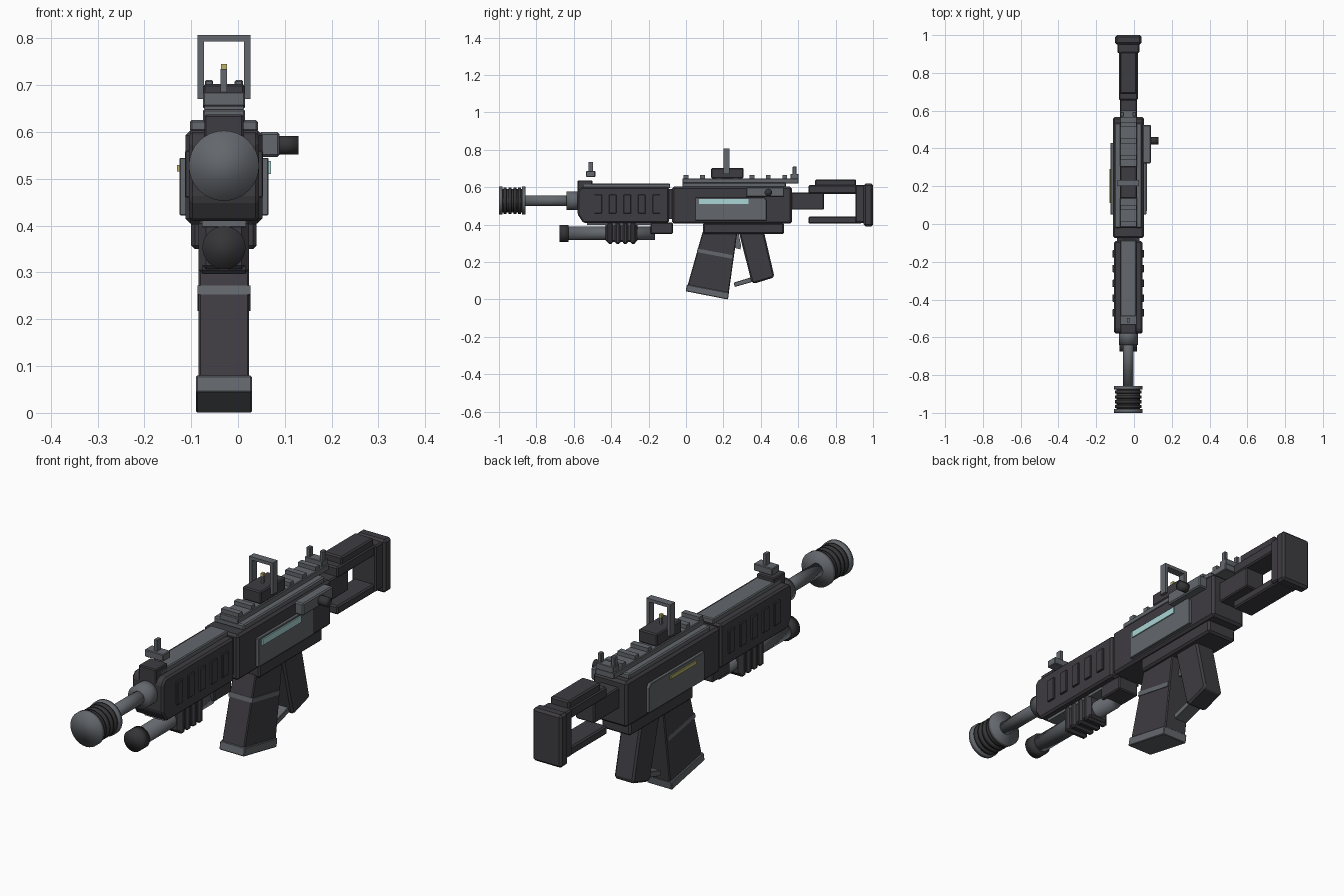
import bpy
import bmesh
from math import radians
from mathutils import Matrix

cube = bpy.data.objects.get("Cube")
if cube:
    bpy.data.objects.remove(cube, do_unlink=True)

CX = -0.03  # centre plane of the body


def material(name, rgb):
    m = bpy.data.materials.new(name)
    m.use_nodes = True
    m.diffuse_color = (*rgb, 1)
    m.node_tree.nodes["Principled BSDF"].inputs["Base Color"].default_value = (*rgb, 1)
    return m


DARK = material("dark gunmetal", (0.048, 0.045, 0.053))
GREY = material("steel grey", (0.125, 0.135, 0.15))
BLACK = material("matte black", (0.035, 0.035, 0.038))
TEAL = material("pale teal", (0.4, 0.66, 0.66))
YELLOW = material("dull yellow", (0.5, 0.46, 0.14))


def finish(name, bm, mat, bevel=0):
    bmesh.ops.recalc_face_normals(bm, faces=bm.faces)
    mesh = bpy.data.meshes.new(name)
    bm.to_mesh(mesh)
    bm.free()
    ob = bpy.data.objects.new(name, mesh)
    bpy.context.collection.objects.link(ob)
    mesh.materials.append(mat)
    if bevel:
        mod = ob.modifiers.new("edge", "BEVEL")
        mod.width = bevel
        mod.segments = 1
    return ob


def prism(name, profile, half, mat, bevel=0, cx=CX):
    """Side profile of (y, z) points, extruded across x."""
    bm = bmesh.new()
    face = bm.faces.new([bm.verts.new((cx - half, y, z)) for y, z in profile])
    ext = bmesh.ops.extrude_face_region(bm, geom=[face])
    verts = [v for v in ext["geom"] if isinstance(v, bmesh.types.BMVert)]
    bmesh.ops.translate(bm, verts=verts, vec=(2 * half, 0, 0))
    return finish(name, bm, mat, bevel)


def box(name, y, z, half, mat, bevel=0, cx=CX):
    corners = [(y[0], z[0]), (y[1], z[0]), (y[1], z[1]), (y[0], z[1])]
    return prism(name, corners, half, mat, bevel, cx)


def tube(name, y, z, radius, mat, sides=32):
    """Round part along y, softly shaded over its rim."""
    bm = bmesh.new()
    place = Matrix.Translation((CX, sum(y) / 2, z)) @ Matrix.Rotation(radians(90), 4, "X")
    bmesh.ops.create_cone(bm, cap_ends=True, segments=sides, radius1=radius,
                          radius2=radius, depth=y[1] - y[0], matrix=place)
    for f in bm.faces:
        f.smooth = True
    return finish(name, bm, mat)


# Muzzle and barrel
BORE = 0.528
tube("muzzle_front_flange", (-1.0, -0.98), BORE, 0.075, GREY)
tube("muzzle_core", (-0.98, -0.875), BORE, 0.062, BLACK)
for i in range(4):
    y = -0.975 + i * 0.026
    tube("muzzle_rib", (y, y + 0.016), BORE, 0.07, BLACK)
tube("muzzle_rear_flange", (-0.877, -0.857), BORE, 0.075, GREY)
tube("barrel", (-0.86, -0.55), BORE, 0.028, GREY)
tube("barrel_sleeve", (-0.64, -0.55), BORE, 0.05, GREY)

# Handguard with side ribs
prism("handguard", [(-0.58, 0.455), (-0.55, 0.41), (-0.09, 0.41), (-0.09, 0.6),
                    (-0.56, 0.6), (-0.58, 0.58)], 0.075, DARK, 0.008)
box("handguard_top", (-0.55, -0.085), (0.595, 0.62), 0.042, GREY, 0.004)
box("handguard_bottom", (-0.53, -0.1), (0.398, 0.415), 0.047, GREY)
box("handguard_joint", (-0.1, -0.06), (0.43, 0.59), 0.06, DARK)
for i in range(5):
    y = -0.47 + i * 0.078
    for side in (-1, 1):
        box("handguard_rib", (y - 0.02, y + 0.02), (0.46, 0.56), 0.006, DARK,
            0.002, CX + side * 0.077)

# Front sight
box("front_sight_block", (-0.58, -0.5), (0.56, 0.637), 0.042, DARK, 0.004)
box("front_sight_plate", (-0.535, -0.485), (0.655, 0.686), 0.045, GREY, 0.003)
box("front_sight_post", (-0.522, -0.497), (0.68, 0.735), 0.007, GREY)

# Tube under the barrel
LOW = 0.353
tube("lower_tube_cap", (-0.675, -0.627), LOW, 0.046, BLACK)
tube("lower_tube", (-0.63, -0.165), LOW, 0.036, GREY)
box("lower_grip", (-0.43, -0.26), (0.307, 0.405), 0.046, DARK, 0.008)
for i in range(4):
    y = -0.42 + i * 0.041
    box("lower_grip_rib", (y, y + 0.028), (0.297, 0.413), 0.054, DARK, 0.008)
box("lower_tube_bracket", (-0.19, -0.07), (0.35, 0.411), 0.05, DARK, 0.005)

# Receiver
box("receiver", (-0.075, 0.567), (0.405, 0.603), 0.082, DARK, 0.01)
box("receiver_top", (-0.02, 0.535), (0.6, 0.626), 0.073, GREY, 0.005)
box("lower_receiver", (0.09, 0.525), (0.35, 0.41), 0.07, DARK, 0.008)

# Top rail with teeth
box("rail", (-0.02, 0.602), (0.62, 0.648), 0.045, GREY, 0.003)
for i in range(7):
    y = 0.0 + i * 0.088
    box("rail_tooth", (y - 0.013, y + 0.013), (0.645, 0.665), 0.042, GREY)

# Rear sight
box("rear_sight_base", (0.56, 0.602), (0.645, 0.672), 0.042, GREY, 0.002)
for side in (-1, 1):
    box("rear_sight_post", (0.57, 0.592), (0.665, 0.711), 0.009, GREY, 0.003,
        CX + side * 0.032)

# Framed optic
box("optic_base", (0.135, 0.307), (0.648, 0.703), 0.045, DARK, 0.005)
for side in (-1, 1):
    box("optic_frame_side", (0.2, 0.233), (0.67, 0.807), 0.007, GREY, 0,
        CX + side * 0.05)
box("optic_frame_top", (0.2, 0.233), (0.793, 0.807), 0.043, GREY)
box("optic_post", (0.207, 0.219), (0.7, 0.733), 0.005, GREY)
box("optic_bead", (0.205, 0.221), (0.733, 0.745), 0.006, YELLOW)

# Side panels with coloured strips
for side, name in ((-1, "right"), (1, "left")):
    cx = CX + side * 0.086
    prism(name + "_panel", [(0.05, 0.422), (0.43, 0.422), (0.43, 0.53), (0.42, 0.545),
                            (0.05, 0.545)], 0.009, GREY, 0.002, cx)
box("left_strip", (0.07, 0.335), (0.51, 0.538), 0.004, TEAL, 0, CX + 0.096)
box("right_strip", (0.11, 0.29), (0.516, 0.53), 0.004, YELLOW, 0, CX - 0.096)

# Bolt cover and handle
box("bolt_cover", (0.32, 0.525), (0.547, 0.6), 0.022, GREY, 0.005, 0.067)
bm = bmesh.new()
bmesh.ops.create_cone(bm, cap_ends=True, segments=24, radius1=0.02, radius2=0.02,
                      depth=0.05, matrix=Matrix.Translation((0.104, 0.44, 0.572))
                      @ Matrix.Rotation(radians(90), 4, "Y"))
for f in bm.faces:
    f.smooth = True
finish("bolt_handle", bm, BLACK)

# Magazine
prism("magazine", [(0.09, 0.365), (0.275, 0.365), (0.228, 0.03), (0.007, 0.07)],
      0.054, DARK, 0.004)
prism("magazine_base", [(0.005, 0.08), (0.23, 0.037), (0.224, 0.0), (-0.002, 0.044)],
      0.06, GREY, 0.003)
prism("magazine_band", [(0.062, 0.272), (0.25, 0.237), (0.246, 0.218), (0.058, 0.253)],
      0.057, GREY)

# Grip, trigger and guard
prism("grip", [(0.28, 0.37), (0.415, 0.37), (0.472, 0.125), (0.462, 0.115),
               (0.365, 0.085), (0.35, 0.095)], 0.047, DARK, 0.008)
prism("trigger", [(0.255, 0.36), (0.28, 0.36), (0.295, 0.285), (0.29, 0.268),
                  (0.262, 0.275)], 0.012, GREY)
prism("trigger_guard", [(0.255, 0.09), (0.36, 0.122), (0.365, 0.097), (0.26, 0.067)],
      0.03, GREY, 0.002)

# Stock
box("stock_connector", (0.56, 0.737), (0.48, 0.572), 0.045, DARK, 0.005)
box("stock_upper_bar", (0.655, 0.94), (0.565, 0.612), 0.05, DARK, 0.006)
box("stock_cheek_rest", (0.69, 0.91), (0.605, 0.642), 0.045, DARK, 0.006)
box("stock_lower_bar", (0.655, 0.94), (0.405, 0.443), 0.05, DARK, 0.006)
box("stock_rear_bar", (0.905, 0.957), (0.41, 0.612), 0.058, DARK, 0.006)
box("butt_plate", (0.95, 1.0), (0.39, 0.62), 0.07, DARK, 0.01)
